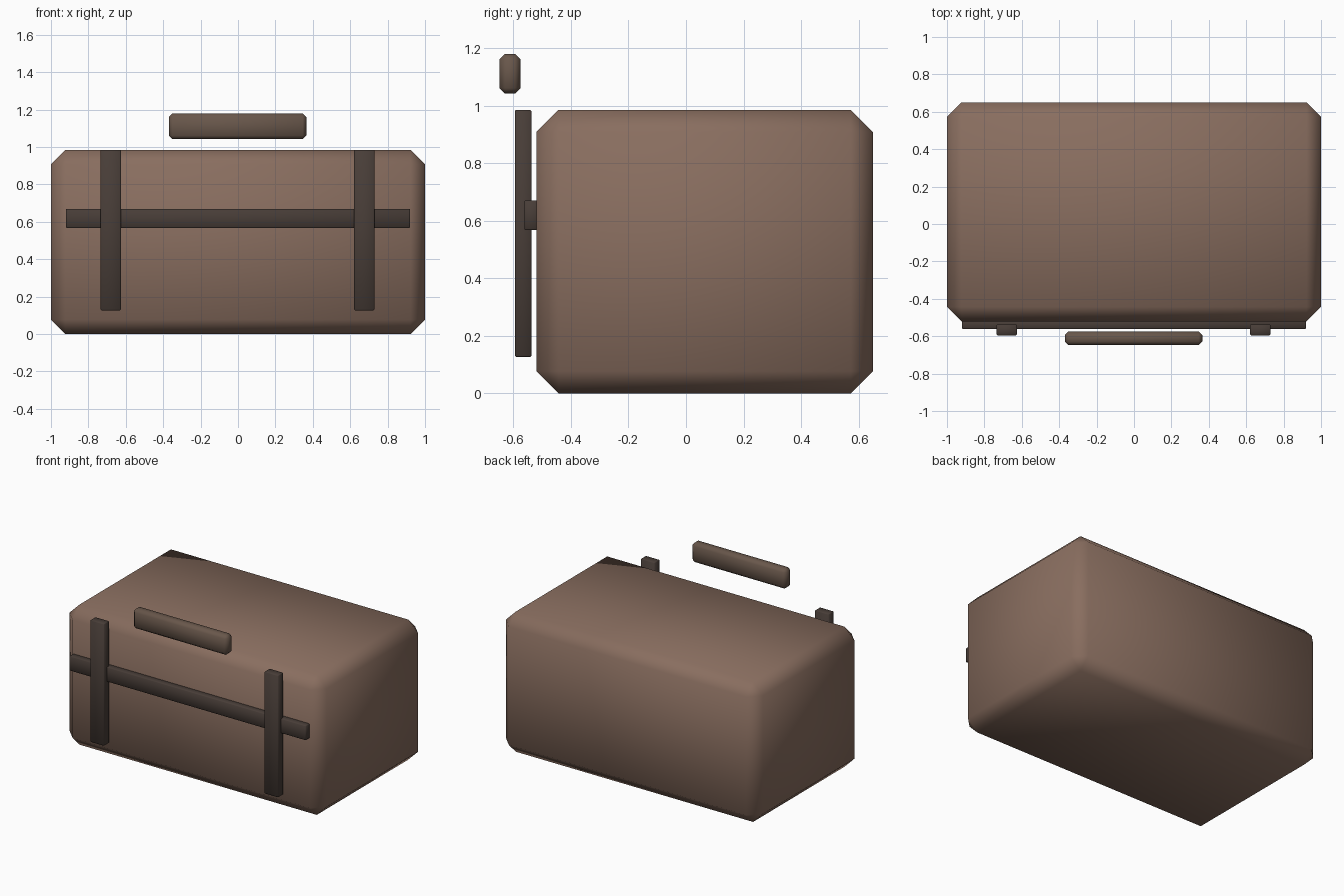
import bpy
import math

if "Cube" in bpy.data.objects:
    bpy.data.objects.remove(bpy.data.objects["Cube"])


def material(name, color):
    m = bpy.data.materials.new(name)
    m.diffuse_color = (*color, 1)
    m.use_nodes = True
    m.node_tree.nodes["Principled BSDF"].inputs["Base Color"].default_value = m.diffuse_color
    return m


leather = material("brown_leather", (0.25, 0.155, 0.115))
dark = material("dark_leather", (0.065, 0.047, 0.039))
grip = material("grip_leather", (0.14, 0.095, 0.07))


def box(name, x, y, z, bevel, mat, angle=60):
    """Chamfered box spanning the given (min, max) ranges."""
    bpy.ops.mesh.primitive_cube_add(
        size=1, location=[(a + b) / 2 for a, b in (x, y, z)])
    ob = bpy.context.object
    ob.name = name
    ob.scale = [b - a for a, b in (x, y, z)]
    bpy.ops.object.transform_apply(location=False, rotation=False, scale=True)
    mod = ob.modifiers.new("chamfer", 'BEVEL')
    mod.width = bevel
    mod.segments = 1
    bpy.ops.object.modifier_apply(modifier=mod.name)
    bpy.ops.object.shade_smooth_by_angle(angle=math.radians(angle))
    ob.data.materials.append(mat)
    return ob


# Main case
box("case_body", (-1, 1), (-0.52, 0.65), (0, 0.985), 0.077, leather)

# Horizontal strap across the front
box("front_strap", (-0.92, 0.92), (-0.562, -0.51), (0.567, 0.67), 0.004, dark)

# Pair of vertical straps
for side, cx in (("left", -0.68), ("right", 0.675)):
    box(side + "_strap", (cx - 0.054, cx + 0.054), (-0.595, -0.537),
        (0.127, 0.985), 0.004, dark)

# Carry handle
box("handle", (-0.37, 0.365), (-0.648, -0.575), (1.042, 1.18), 0.019, grip)
